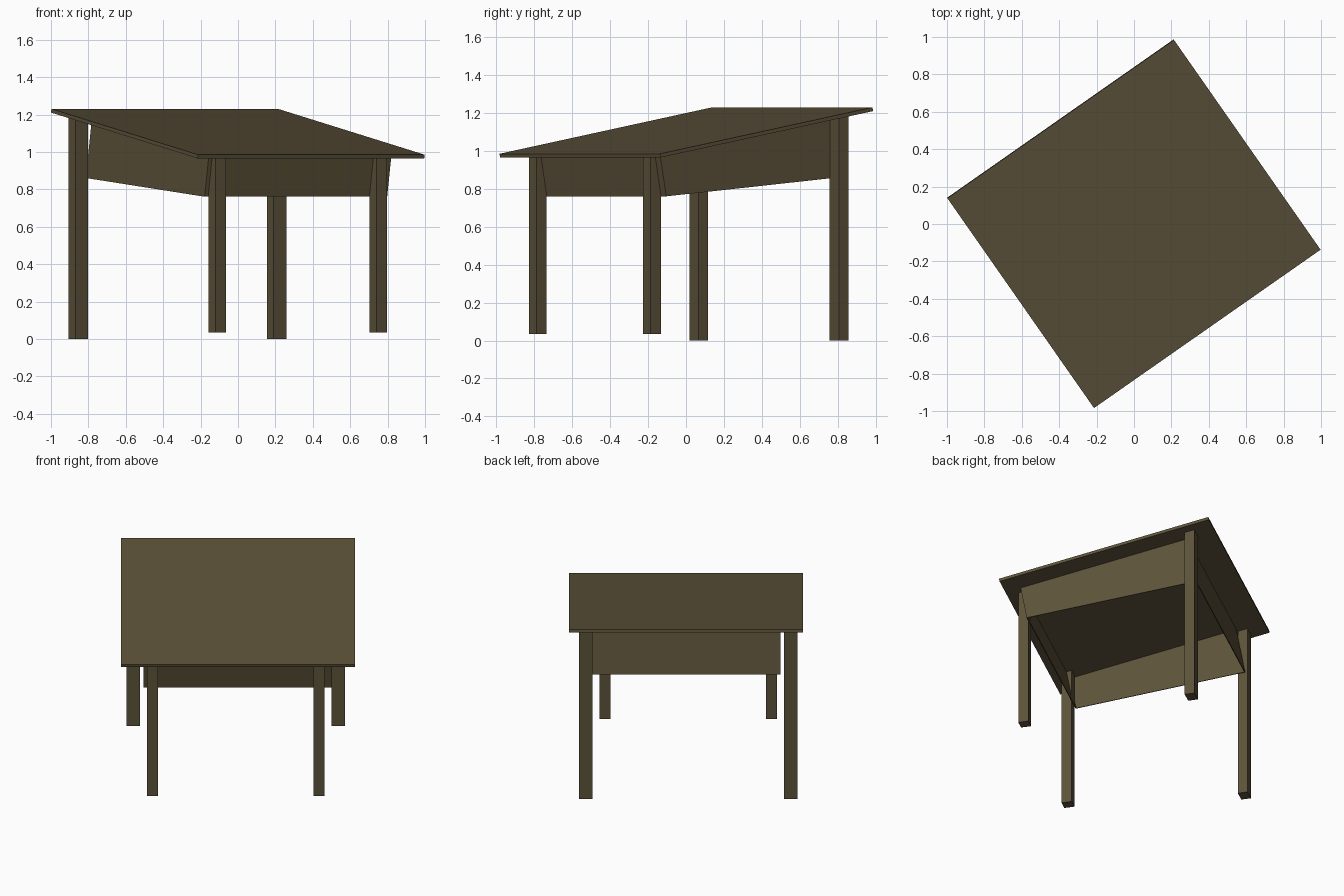
import bpy, math
from mathutils import Matrix, Vector

if "Cube" in bpy.data.objects:
    bpy.data.objects.remove(bpy.data.objects["Cube"])

TURN = Matrix.Rotation(math.radians(34.95), 4, 'Z')   # whole table is turned on the floor
TILT = math.radians(10.15)                            # slope of the table top
C, S = math.cos(TILT), math.sin(TILT)
ZC = 1.108                                            # height of top surface at the centre

wood = bpy.data.materials.new("dark brown wood")
wood.diffuse_color = (0.108, 0.084, 0.042, 1)
wood.use_nodes = True
wood.node_tree.nodes["Principled BSDF"].inputs["Base Color"].default_value = wood.diffuse_color

FACES = [(0, 3, 2, 1), (4, 5, 6, 7), (0, 1, 5, 4), (1, 2, 6, 5), (2, 3, 7, 6), (3, 0, 4, 7)]


def block(name, bottom, top):
    """Six-sided block from four bottom and four top corners (counter-clockwise)."""
    me = bpy.data.meshes.new(name)
    me.from_pydata([TURN @ Vector(p) for p in bottom + top], [], FACES)
    me.materials.append(wood)
    ob = bpy.data.objects.new(name, me)
    bpy.context.collection.objects.link(ob)
    return ob


def tilted(u, t, n):
    """Point in the sloping frame of the table top."""
    return (u, t * C - n * S, ZC + t * S + n * C)


def rect(u0, u1, v0, v1):
    return [(u0, v0), (u1, v0), (u1, v1), (u0, v1)]


# Sloping top
corners = rect(-0.739, 0.739, -0.695, 0.695)
block("table_top", [tilted(u, t, -0.02) for u, t in corners],
      [tilted(u, t, 0) for u, t in corners])


# Apron panels: deeper towards the back
def apron_bottom(t):
    return -0.246 - 0.097 * (t + 0.595) / 1.109


U0, U1, T0, T1, TH = -0.597, 0.594, -0.595, 0.514, 0.005
for name, r in (("front_apron", rect(U0, U1, T0, T0 + TH)),
                ("back_apron", rect(U0, U1, T1 - TH, T1)),
                ("left_apron", rect(U0, U0 + TH, T0 + TH, T1 - TH)),
                ("right_apron", rect(U1 - TH, U1, T0 + TH, T1 - TH))):
    block(name, [tilted(u, t, apron_bottom(t)) for u, t in r],
          [tilted(u, t, -0.02) for u, t in r])

# Upright legs, cut to the slope of the top
for name, u, v, w, d, z in (("back_left_leg", -0.661, 0.544, 0.084, 0.063, 0.0),
                            ("back_right_leg", 0.632, 0.544, 0.084, 0.063, 0.0),
                            ("front_left_leg", -0.540, -0.577, 0.068, 0.066, 0.035),
                            ("front_right_leg", 0.512, -0.577, 0.068, 0.066, 0.035)):
    r = rect(u - w / 2, u + w / 2, v - d / 2, v + d / 2)
    block(name, [(a, b, z) for a, b in r],
          [(a, b, ZC - 0.02 / C + b * S / C) for a, b in r])
